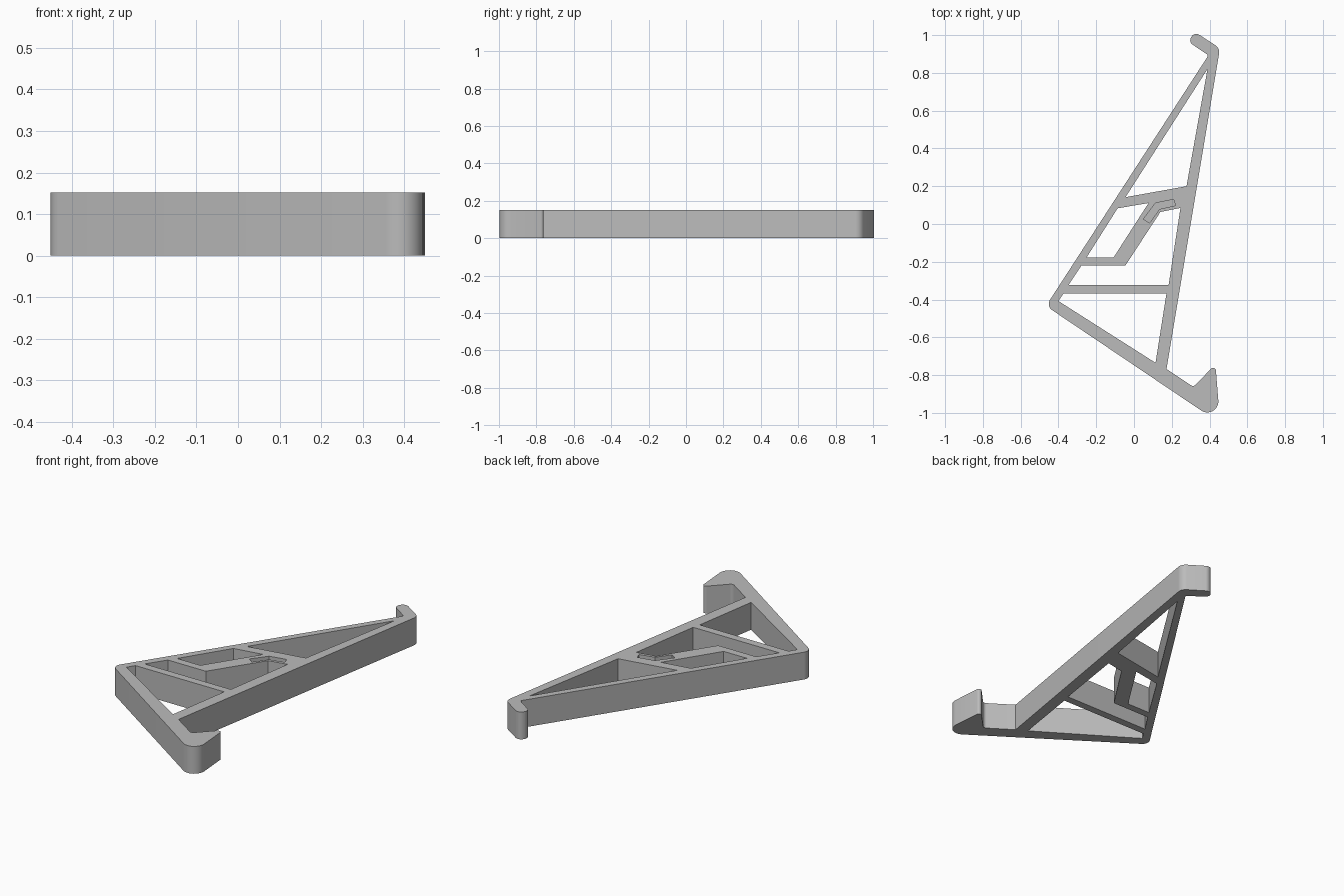
import bpy
import bmesh
import math
from mathutils import Vector

HEIGHT = 0.152

cube = bpy.data.objects.get("Cube")
if cube:
    bpy.data.objects.remove(cube, do_unlink=True)

grey = bpy.data.materials.new("plain_grey")
grey.use_nodes = True
grey.diffuse_color = (0.5, 0.5, 0.5, 1)
grey.node_tree.nodes["Principled BSDF"].inputs["Base Color"].default_value = (0.5, 0.5, 0.5, 1)


def rounded(corners, steps=10):
    """Round each (x, y, radius) corner of a closed profile."""
    result = []
    for i, (x, y, radius) in enumerate(corners):
        p = Vector((x, y))
        if radius == 0:
            result.append(p)
            continue
        a = (Vector(corners[i - 1][:2]) - p).normalized()
        b = (Vector(corners[(i + 1) % len(corners)][:2]) - p).normalized()
        half = a.angle(b) / 2
        centre = p + (a + b).normalized() * radius / math.sin(half)
        start = p + a * radius / math.tan(half) - centre
        end = p + b * radius / math.tan(half) - centre
        sweep = math.pi - 2 * half
        for k in range(steps + 1):
            t = k / steps
            arc = (start * math.sin((1 - t) * sweep) + end * math.sin(t * sweep)) / math.sin(sweep)
            result.append(centre + arc)
    return result


def prism(name, points, low, high):
    """Extrude a flat profile between two heights."""
    bm = bmesh.new()
    face = bm.faces.new([bm.verts.new((p[0], p[1], low)) for p in points])
    top = bmesh.ops.extrude_face_region(bm, geom=[face])["geom"]
    bmesh.ops.translate(bm, vec=(0, 0, high - low),
                        verts=[v for v in top if isinstance(v, bmesh.types.BMVert)])
    bmesh.ops.recalc_face_normals(bm, faces=bm.faces)
    mesh = bpy.data.meshes.new(name)
    bm.to_mesh(mesh)
    bm.free()
    mesh.materials.append(grey)
    obj = bpy.data.objects.new(name, mesh)
    bpy.context.collection.objects.link(obj)
    return obj


# Outer profile: upper hook, left corner, lower hook, spine
outline = [
    (0.322, 1.017, 0.03), (0.286, 0.966, 0.029), (0.394, 0.893, 0.01),
    (-0.466, -0.434, 0.04), (0.456, -1.055, 0.058), (0.431, -0.742, 0.015),
    (0.315, -0.863, 0.02), (0.172, -0.768, 0), (0.455, 0.931, 0.045),
]
frame = prism("bracket_frame", rounded(outline), 0, HEIGHT)

# Through openings between the struts
openings = {
    "upper_opening": [(0.389, 0.82), (0.278, 0.2), (-0.045, 0.142)],
    "middle_opening": [(-0.087, 0.083), (0.077, 0.111), (-0.108, -0.177), (-0.251, -0.177)],
    "inner_opening": [(0.246, 0.085), (0.183, -0.324), (-0.347, -0.324),
                      (-0.278, -0.219), (-0.045, -0.219), (0.14, 0.064)],
    "lower_opening": [(0.172, -0.367), (0.114, -0.735), (-0.4, -0.408), (-0.373, -0.367)],
}
cutters = [prism(name, pts, -0.1, HEIGHT + 0.1) for name, pts in openings.items()]

# Shallow bent groove in the top of the cranked strut
groove = [(0.05, 0.026), (0.114, 0.111), (0.209, 0.13),
          (0.22, 0.098), (0.135, 0.079), (0.082, 0.005)]
cutters.append(prism("groove_cutter", groove, HEIGHT - 0.025, HEIGHT + 0.1))

bpy.context.view_layer.objects.active = frame
for cutter in cutters:
    cutter.hide_render = True
    cut = frame.modifiers.new(cutter.name, "BOOLEAN")
    cut.operation = "DIFFERENCE"
    cut.solver = "EXACT"
    cut.object = cutter
    bpy.ops.object.modifier_apply(modifier=cut.name)
for cutter in cutters:
    bpy.data.objects.remove(cutter, do_unlink=True)

# Smooth rounded corners, crisp edges elsewhere
bpy.ops.object.select_all(action="DESELECT")
frame.select_set(True)
bpy.ops.object.shade_smooth_by_angle(angle=math.radians(30))
